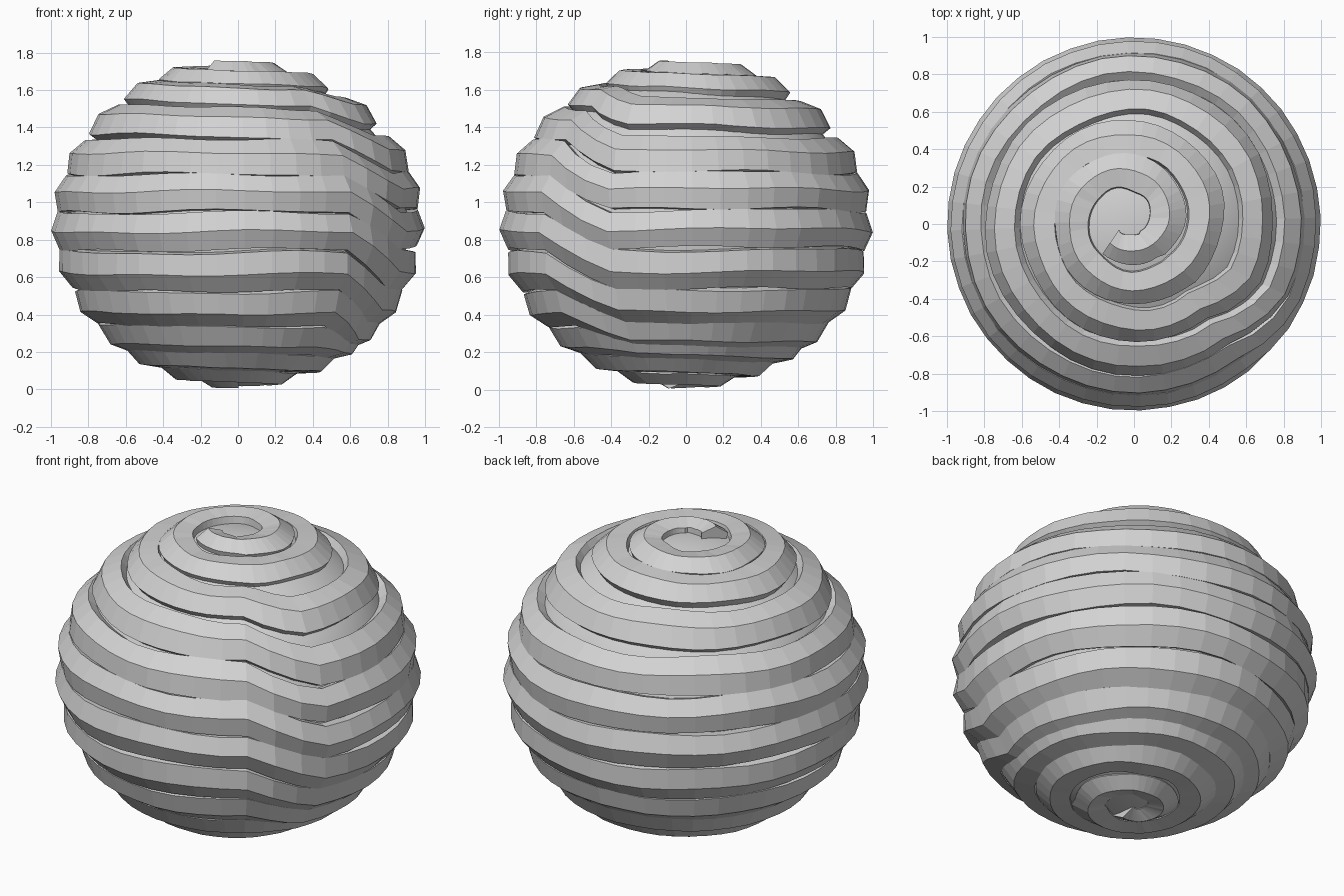
import bpy, bmesh, math, random
from mathutils import Vector

if "Cube" in bpy.data.objects:
    bpy.data.objects.remove(bpy.data.objects["Cube"])

random.seed(4)
RX, RZ, CZ = 1.0, 0.885, 0.885          # outer ellipsoid of the coiled ball
SEGS = 40                               # stations per turn
SEAM = math.radians(-52)                # direction where each coil steps up
# latitude of the coil at the start of every turn, bottom to top
LATS = [-86, -75, -62, -48, -33, -18, -3, 11, 25, 39.5, 54, 67, 79, 89]
TURNS = 12.22

mat = bpy.data.materials.new("light grey")
mat.diffuse_color = (0.65, 0.65, 0.65, 1)
mat.use_nodes = True
mat.node_tree.nodes["Principled BSDF"].inputs["Base Color"].default_value = mat.diffuse_color


def latitude(t):
    n = min(int(t), len(LATS) - 2)
    f = t - n
    a, b = LATS[n], LATS[n + 1]
    s = max(0.0, min(1.0, (f - 0.93) / 0.07))
    flat = max(0.0, min(0.9, (60 - abs(a + b) / 2) / 26))   # even coils, spiral poles
    return math.radians(a + (b - a) * (f * (1 - flat) + s * flat)), math.radians(b - a), s * flat


def finish(name, bm):
    bmesh.ops.recalc_face_normals(bm, faces=bm.faces[:])
    mesh = bpy.data.meshes.new(name)
    bm.to_mesh(mesh)
    bm.free()
    mesh.materials.append(mat)
    obj = bpy.data.objects.new(name, mesh)
    bpy.context.collection.objects.link(obj)
    return obj


# coiled strand: ridged band swept in one spiral from bottom to top
bm = bmesh.new()
rings = []
for i in range(4, int(TURNS * SEGS) + 1):
    t = i / SEGS
    phi, pitch, step = latitude(t)
    az = SEAM - 2 * math.pi * t
    wave = 0.010 * math.sin(3 * az + 0.9 * t) + 0.007 * math.sin(7 * az + 2 * t)
    phi += wave * math.cos(phi)
    w = pitch * 0.485 * (1 + 0.05 * math.sin(5 * az + 1.7 * t))
    # position on the ellipse, its tangent (up) and normal (out)
    r, z = RX * math.cos(phi), RZ * math.sin(phi)
    up = Vector((-RX * math.sin(phi), RZ * math.cos(phi)))
    out = Vector((up.y, -up.x)).normalized()
    bump = random.uniform(-0.003, 0.0)
    shift = max(0.0, t - 9.5) / 2.7                         # top coils drift off axis
    ring = []
    for a, b in ((0, 0), (0.95, -0.04), (0.82, -0.14), (-0.82, -0.14), (-0.95, -0.04)):
        p = Vector((r, z)) + up * (a * w) + out * (b + bump)
        rad = max(p.x, 0.005)
        ring.append(bm.verts.new((rad * math.cos(az) - 0.04 * shift,
                                  rad * math.sin(az) + 0.03 * shift,
                                  max(0.0, p.y + CZ))))
    rings.append(ring)
for r0, r1 in zip(rings, rings[1:]):
    for k in range(5):
        j = (k + 1) % 5
        bm.faces.new((r0[k], r0[j], r1[j], r1[k]))
bm.faces.new(rings[0])
bm.faces.new(rings[-1][::-1])
finish("coiled_strand", bm)

# inner ball seen in the grooves
bm = bmesh.new()
bmesh.ops.create_uvsphere(bm, u_segments=48, v_segments=24, radius=1)
for v in bm.verts:
    v.co = Vector((v.co.x * 0.91, v.co.y * 0.91, v.co.z * 0.83 + CZ - 0.015))
core = finish("inner_ball", bm)
for p in core.data.polygons:
    p.use_smooth = True
